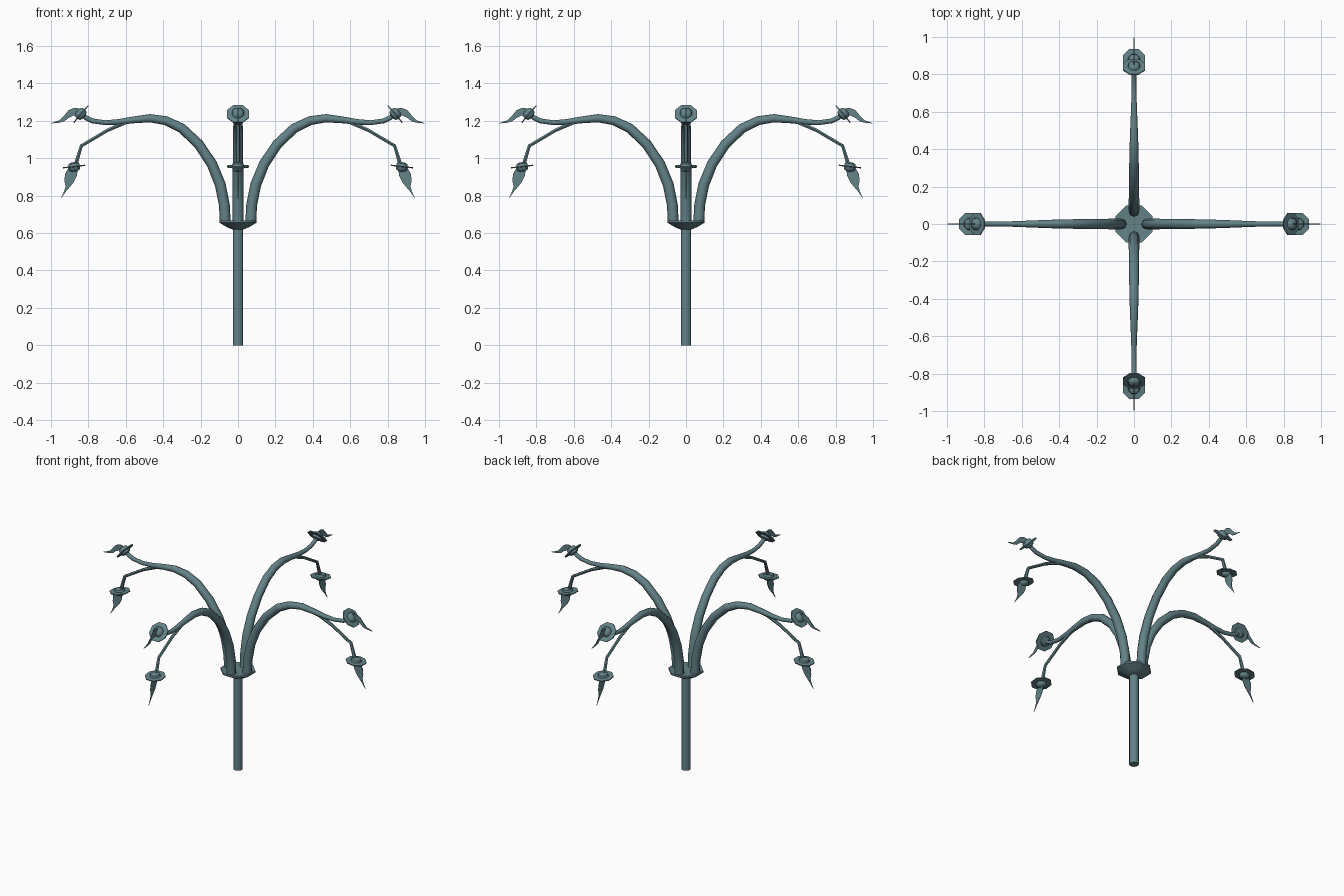
import bpy, bmesh, math
from mathutils import Vector, Matrix

if "Cube" in bpy.data.objects:
    bpy.data.objects.remove(bpy.data.objects["Cube"])

mat = bpy.data.materials.new("weathered teal metal")
mat.diffuse_color = (0.125, 0.225, 0.245, 1)
mat.use_nodes = True
mat.node_tree.nodes["Principled BSDF"].inputs["Base Color"].default_value = mat.diffuse_color


def finish(name, bm, turn=0, smooth=True):
    bmesh.ops.recalc_face_normals(bm, faces=bm.faces)
    me = bpy.data.meshes.new(name)
    bm.to_mesh(me)
    bm.free()
    me.materials.append(mat)
    ob = bpy.data.objects.new(name, me)
    bpy.context.collection.objects.link(ob)
    ob.rotation_euler.z = turn
    if smooth:
        bpy.ops.object.select_all(action='DESELECT')
        bpy.context.view_layer.objects.active = ob
        ob.select_set(True)
        bpy.ops.object.shade_smooth_by_angle(angle=math.radians(46))
    return ob


def skin(bm, rings):
    """Join successive vertex rings and cap both ends."""
    n = len(rings[0])
    for a, b in zip(rings, rings[1:]):
        for i in range(n):
            j = (i + 1) % n
            bm.faces.new((a[i], a[j], b[j], b[i]))
    bm.faces.new(rings[0])
    bm.faces.new(rings[-1])


def tube(name, pts, turn, sides=8):
    """Tapered tube in the xz plane; pts are (x, z, radius)."""
    bm = bmesh.new()
    P = [Vector((x, 0, z)) for x, z, r in pts]
    rings = []
    for k, (x, z, r) in enumerate(pts):
        t = (P[min(k + 1, len(P) - 1)] - P[max(k - 1, 0)]).normalized()
        u, v = Vector((0, 1, 0)), Vector((0, 1, 0)).cross(t)
        rings.append([bm.verts.new(P[k] + r * (math.cos(a) * u + math.sin(a) * v))
                      for a in (math.tau * i / sides for i in range(sides))])
    skin(bm, rings)
    return finish(name, bm, turn)


def lathe(name, profile, sides, centre=(0, 0, 0), axis=(0, 0, 1), turn=0):
    """Turned part; profile is (radius, height along axis)."""
    bm = bmesh.new()
    m = Matrix.Translation(centre) @ Vector((0, 0, 1)).rotation_difference(Vector(axis)).to_matrix().to_4x4()
    rings = [[bm.verts.new(m @ Vector((r * math.cos(a), r * math.sin(a), h)))
              for a in (math.tau * (i + .5) / sides for i in range(sides))]
             for r, h in profile]
    skin(bm, rings)
    return finish(name, bm, turn)


def flame(name, upper, lower, tip, turn):
    """Thin flat curling flame lying in the plane of its arm."""
    bm = bmesh.new()
    t = 0.0015
    rings = []
    for (ax, az), (bx, bz) in zip(upper + [tip], lower + [(tip[0], tip[1] - .002)]):
        rings.append([bm.verts.new(p) for p in
                      ((ax, -t, az), (ax, t, az), (bx, t, bz), (bx, -t, bz))])
    skin(bm, rings)
    return finish(name, bm, turn, smooth=False)


# Central pole and the hub plate carrying the arms
lathe("pole", [(0.029, 0), (0.029, 0.64)], 12)
lathe("hub_plate", [(0.03, 0.618), (0.065, 0.632), (0.108, 0.656),
                    (0.108, 0.668), (0.05, 0.663)], 8)

ARM = [(0.068, 0.655, .029), (0.073, 0.75, .029), (0.095, 0.86, .029), (0.14, 0.97, .028),
       (0.21, 1.075, .027), (0.30, 1.16, .026), (0.385, 1.201, .024), (0.47, 1.214, .022),
       (0.56, 1.205, .018), (0.64, 1.194, .015), (0.71, 1.19, .013), (0.78, 1.20, .013),
       (0.815, 1.218, .013), (0.845, 1.24, .012)]
TWIG = [(0.50, 1.212, .016), (0.60, 1.193, .013), (0.70, 1.148, .010),
        (0.838, 1.066, .010), (0.868, 0.965, .012)]
CUP = [(0.013, -0.024), (0.03, -0.017), (0.034, -0.004), (0.065, -0.004),
       (0.065, 0.002), (0.034, 0.003), (0.031, 0.017), (0.016, 0.026)]

# Four identical arms, each with a twig, two cups and two flames
for k, side in enumerate(("right", "back", "left", "front")):
    turn = k * math.pi / 2
    tube(side + "_arm", ARM, turn)
    tube(side + "_twig", TWIG, turn, 6)
    lathe(side + "_upper_cup", CUP, 8, (0.84, 0, 1.237), (0.76, 0, 0.65), turn)
    lathe(side + "_lower_cup", CUP, 8, (0.876, 0, 0.955), (-0.12, 0, -1), turn)
    flame(side + "_upper_flame",
          [(0.83, 1.262), (0.873, 1.27), (0.905, 1.258), (0.93, 1.228), (0.955, 1.203)],
          [(0.85, 1.225), (0.88, 1.228), (0.908, 1.215), (0.928, 1.197), (0.955, 1.19)],
          (0.998, 1.188), turn)
    flame(side + "_lower_flame",
          [(0.905, 0.95), (0.925, 0.915), (0.928, 0.88), (0.922, 0.85), (0.930, 0.822)],
          [(0.855, 0.95), (0.862, 0.905), (0.878, 0.872), (0.900, 0.845), (0.918, 0.824)],
          (0.946, 0.788), turn)
